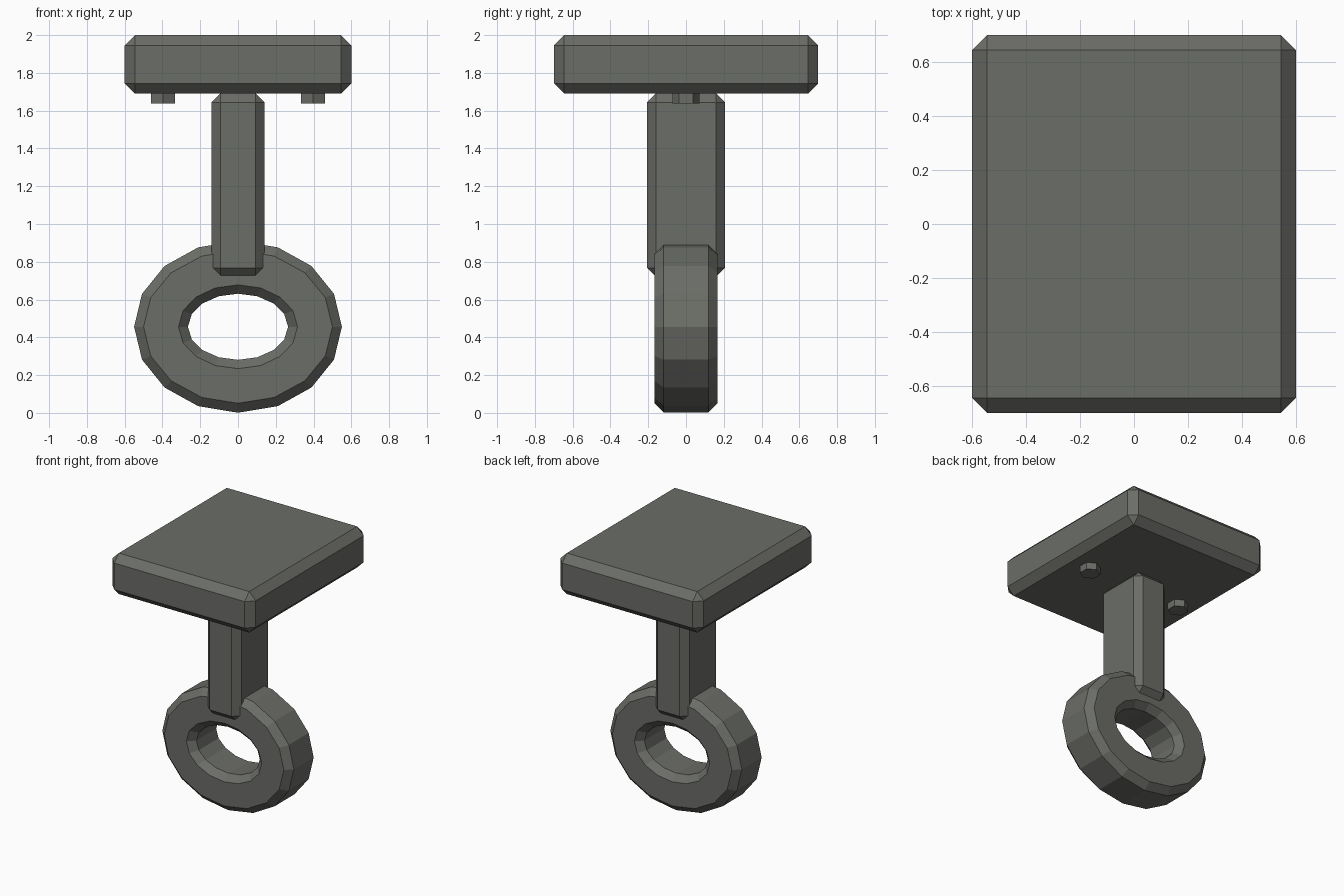
import bpy, bmesh, math

if "Cube" in bpy.data.objects:
    bpy.data.objects.remove(bpy.data.objects["Cube"])

metal = bpy.data.materials.new("dark grey metal")
metal.diffuse_color = (0.147, 0.153, 0.136, 1)
metal.use_nodes = True
metal.node_tree.nodes["Principled BSDF"].inputs["Base Color"].default_value = metal.diffuse_color


def finish(bm, name):
    bmesh.ops.recalc_face_normals(bm, faces=bm.faces)
    mesh = bpy.data.meshes.new(name)
    bm.to_mesh(mesh)
    bm.free()
    mesh.materials.append(metal)
    obj = bpy.data.objects.new(name, mesh)
    bpy.context.collection.objects.link(obj)
    return obj


def chamfered_box(name, hx, hy, z0, z1, chamfer):
    bm = bmesh.new()
    bmesh.ops.create_cube(bm, size=2)
    for v in bm.verts:
        v.co = (v.co.x * hx, v.co.y * hy, z1 if v.co.z > 0 else z0)
    bmesh.ops.bevel(bm, geom=bm.edges[:], offset=chamfer, segments=1,
                    affect='EDGES')
    return finish(bm, name)


# Mounting plate and stem
chamfered_box("mounting_plate", 0.6, 0.7, 1.69, 2.0, 0.055)
chamfered_box("stem", 0.14, 0.207, 0.72, 1.692, 0.048)

# Oval ring: chamfered section (x radius, z radius, y) swept round 16 sides
half = [(0.50, 0.405, -0.167), (0.55, 0.455, -0.118)]
hole = [(0.265, 0.175, -0.118), (0.315, 0.222, -0.167)]
section = (half + [(a, b, -y) for a, b, y in reversed(half)]
           + [(a, b, -y) for a, b, y in reversed(hole)] + hole)
bm = bmesh.new()
loops = []
for i in range(16):
    t = math.tau * i / 16
    loops.append([bm.verts.new((a * math.cos(t), y, 0.456 + b * math.sin(t)))
                  for a, b, y in section])
n = len(section)
for i in range(16):
    p, q = loops[i], loops[(i + 1) % 16]
    for j in range(n):
        k = (j + 1) % n
        bm.faces.new((p[j], p[k], q[k], q[j]))
finish(bm, "ring")

# Hexagonal bolt heads under the plate
for side, x in (("left", -0.397), ("right", 0.397)):
    bm = bmesh.new()
    rings = [[bm.verts.new((x + 0.072 * math.sin(math.tau * i / 6),
                            0.072 * math.cos(math.tau * i / 6), z))
              for i in range(6)] for z in (1.638, 1.71)]
    for i in range(6):
        k = (i + 1) % 6
        bm.faces.new((rings[0][i], rings[0][k], rings[1][k], rings[1][i]))
    for r in rings:
        bm.faces.new(r)
    finish(bm, side + "_bolt")
